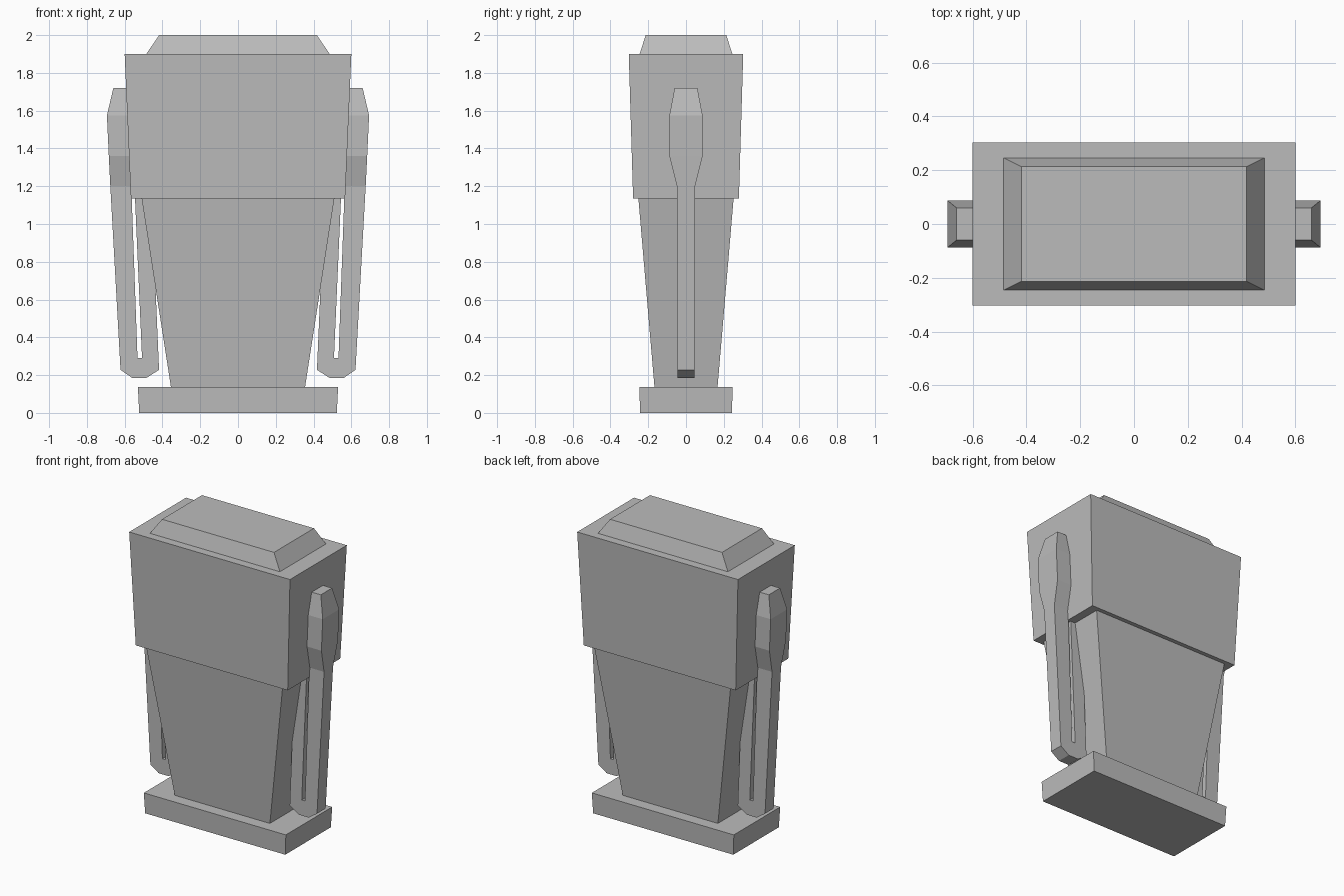
import bpy
import bmesh

cube = bpy.data.objects.get("Cube")
if cube:
    bpy.data.objects.remove(cube, do_unlink=True)

grey = bpy.data.materials.new("plain_grey")
grey.use_nodes = True
colour = (0.5, 0.5, 0.5, 1)
grey.diffuse_color = colour
grey.node_tree.nodes["Principled BSDF"].inputs["Base Color"].default_value = colour


def loft(name, rings):
    """Bridge four-cornered rings, close both ends and add the object."""
    bm = bmesh.new()
    loops = [[bm.verts.new(p) for p in ring] for ring in rings]
    for a, b in zip(loops, loops[1:]):
        for i in range(4):
            j = (i + 1) % 4
            bm.faces.new((a[i], a[j], b[j], b[i]))
    bm.faces.new(loops[0])
    bm.faces.new(loops[-1])
    bmesh.ops.remove_doubles(bm, verts=bm.verts, dist=0.0005)
    bmesh.ops.recalc_face_normals(bm, faces=bm.faces)
    mesh = bpy.data.meshes.new(name)
    bm.to_mesh(mesh)
    bm.free()
    mesh.materials.append(grey)
    obj = bpy.data.objects.new(name, mesh)
    bpy.context.collection.objects.link(obj)
    return obj


def tapered_box(name, bottom, top):
    """Each end is (half width, half depth, height)."""
    loft(name, [[(-x, -y, z), (x, -y, z), (x, y, z), (-x, y, z)]
                for x, y, z in (bottom, top)])


# Pump cabinet, from the ground up
tapered_box("base", (0.523, 0.243, 0), (0.53, 0.247, 0.137))
tapered_box("body", (0.355, 0.167, 0.137), (0.51, 0.252, 1.135))
tapered_box("head", (0.567, 0.28, 1.135), (0.6, 0.303, 1.9))
tapered_box("top_cap", (0.485, 0.246, 1.9), (0.418, 0.213, 2.0))

# Nozzle running down into a hose loop: outer point, inner point, half depth
stations = [
    ((0.66, 1.72), (0.54, 1.72), 0.06),
    ((0.694, 1.575), (0.54, 1.575), 0.088),
    ((0.684, 1.36), (0.54, 1.36), 0.088),
    ((0.676, 1.2), (0.565, 1.2), 0.048),
    ((0.622, 0.228), (0.532, 0.29), 0.046),
    ((0.56, 0.185), (0.532, 0.29), 0.046),
    ((0.485, 0.185), (0.508, 0.29), 0.046),
    ((0.418, 0.228), (0.508, 0.29), 0.046),
    ((0.46, 1.2), (0.548, 1.2), 0.048),
]
for name, side in (("left_hose", 1), ("right_hose", -1)):
    loft(name, [[(side * ox, -d, oz), (side * ox, d, oz),
                 (side * ix, d, iz), (side * ix, -d, iz)]
                for (ox, oz), (ix, iz), d in stations])
